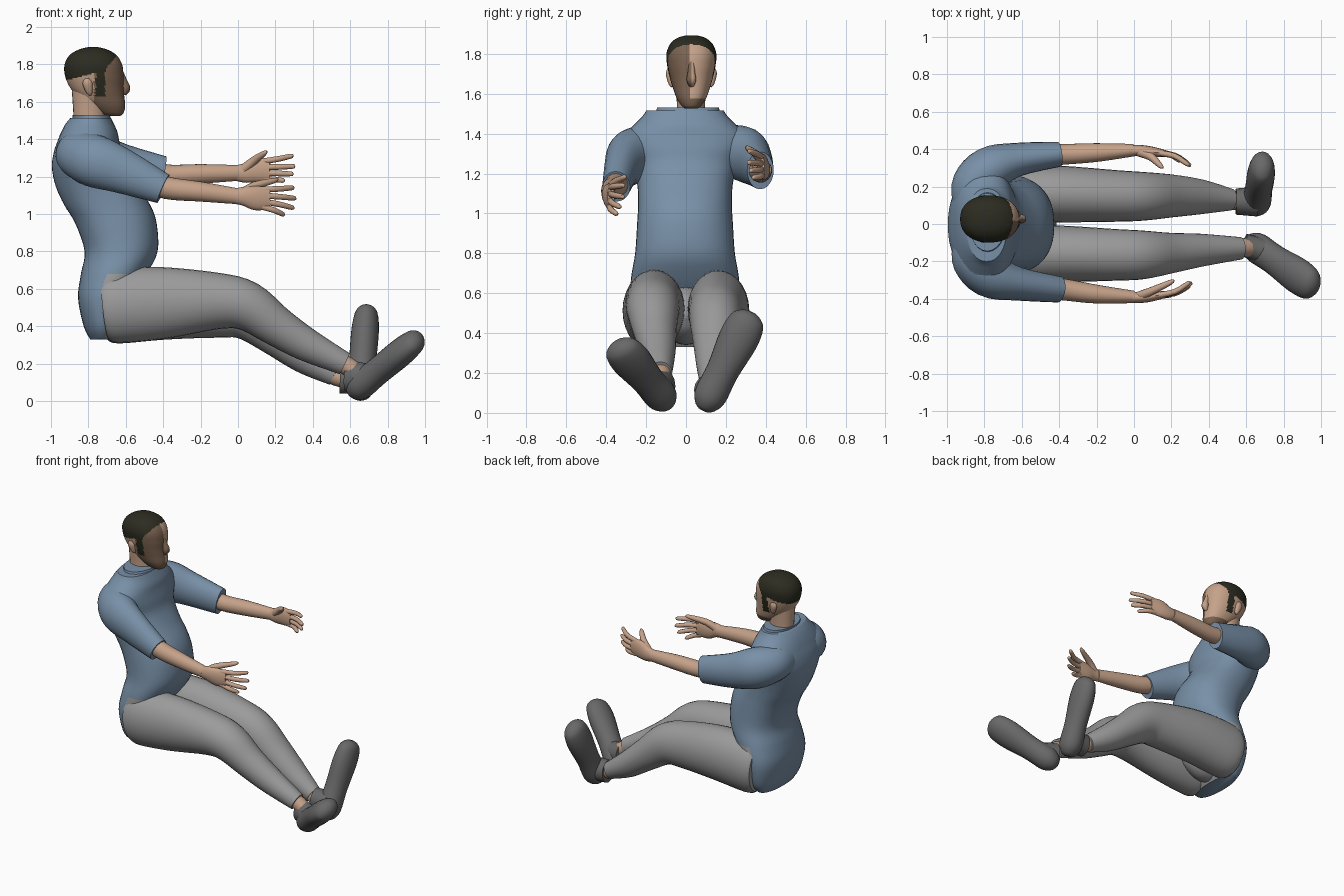
import bpy, bmesh, math
from mathutils import Vector as V


def material(name, rgb):
    m = bpy.data.materials.new(name)
    m.diffuse_color = (*rgb, 1)
    return m


SKIN = material("skin", (0.56, 0.36, 0.25))
TAN = material("dark skin", (0.2, 0.125, 0.08))
SHIRT = material("shirt blue", (0.19, 0.28, 0.39))
PANTS = material("trouser grey", (0.33, 0.33, 0.33))
SHOE = material("shoe grey", (0.14, 0.14, 0.14))
HAIR = material("dark hair", (0.025, 0.025, 0.015))


def spline(rows, steps):
    """Catmull-Rom through rows of any length."""
    out = []
    for i in range(len(rows) - 1):
        p = [rows[max(i - 1, 0)], rows[i], rows[i + 1], rows[min(i + 2, len(rows) - 1)]]
        for k in range(steps):
            t = k / steps
            out.append([0.5 * (2 * b + (c - a) * t + (2 * a - 5 * b + 4 * c - d) * t * t
                               + (3 * b - a - 3 * c + d) * t ** 3) for a, b, c, d in zip(*p)])
    out.append(list(rows[-1]))
    return out


def loft(name, rows, side, mats, axis=None, n=24, steps=4, power=2.0, rule=None):
    """Skin elliptical rings (x, y, z, radius along side, radius across)."""
    rows = spline(rows, steps)
    bm = bmesh.new()
    rings = []
    for i, r in enumerate(rows):
        a, b = rows[max(i - 1, 0)], rows[min(i + 1, len(rows) - 1)]
        t = V(axis) if axis else (V(b[:3]) - V(a[:3])).normalized()
        s = V(side)
        s = (s - t * s.dot(t)).normalized()
        u = t.cross(s)
        ring = []
        for k in range(n):
            ang = math.tau * k / n
            c, d = math.cos(ang), math.sin(ang)
            c = math.copysign(abs(c) ** (2 / power), c)
            d = math.copysign(abs(d) ** (2 / power), d)
            ring.append(bm.verts.new(V(r[:3]) + s * c * max(r[3], 0.002) + u * d * max(r[4], 0.002)))
        rings.append(ring)
    for p, q in zip(rings, rings[1:]):
        for k in range(n):
            bm.faces.new((p[k], p[(k + 1) % n], q[(k + 1) % n], q[k]))
    bm.faces.new(rings[0])
    bm.faces.new(rings[-1])
    bmesh.ops.recalc_face_normals(bm, faces=bm.faces)
    for f in bm.faces:
        f.smooth = True
        if rule:
            f.material_index = rule(f.calc_center_median())
    me = bpy.data.meshes.new(name)
    bm.to_mesh(me)
    bm.free()
    ob = bpy.data.objects.new(name, me)
    bpy.context.collection.objects.link(ob)
    for m in mats:
        me.materials.append(m)
    bpy.context.view_layer.objects.active = ob
    ob.select_set(True)
    bpy.ops.object.shade_smooth_by_angle(angle=math.radians(50))
    ob.select_set(False)
    return ob


def stack(profile, y):
    """Horizontal rings from (z, back x, front x, half width)."""
    return [((b + f) / 2, y, z, (f - b) / 2, w) for z, b, f, w in profile]


X, Y, Z = (1, 0, 0), (0, 1, 0), (0, 0, 1)

# Shirt body, with the part in front of the seat in trouser grey
loft("shirt_body", stack([
    (0.33, -0.79, -0.66, 0.19), (0.40, -0.825, -0.62, 0.245), (0.55, -0.855, -0.58, 0.275),
    (0.68, -0.84, -0.49, 0.27), (0.80, -0.82, -0.43, 0.25), (0.95, -0.87, -0.435, 0.24),
    (1.05, -0.93, -0.47, 0.235), (1.15, -0.975, -0.54, 0.24), (1.25, -0.995, -0.60, 0.265),
    (1.33, -0.985, -0.62, 0.305), (1.39, -0.965, -0.635, 0.305), (1.44, -0.945, -0.645, 0.26),
    (1.485, -0.92, -0.665, 0.215), (1.515, -0.895, -0.68, 0.195)], -0.005), X, [SHIRT, PANTS], axis=Z,
    n=40, power=2.25, rule=lambda c: int(c.x > -0.705 and c.z < (0.69 if abs(c.y) > 0.08 else 0.61)))
loft("shirt_collar", stack([(1.47, -0.88, -0.67, 0.17), (1.53, -0.885, -0.685, 0.155)], 0.01),
     X, [SHIRT], axis=Z)

# Neck and head, hair picked by hairline, one half of the face darker
loft("neck", stack([(1.44, -0.88, -0.69, 0.075), (1.53, -0.88, -0.71, 0.07),
                    (1.68, -0.89, -0.70, 0.08)], 0.025), X, [SKIN], axis=Z)


def head_colour(c):
    crown = c.z > 1.72 + max(0, c.x + 0.9) * 0.25 and c.x < -0.71 + (c.z - 1.775) * 0.85
    sideburn = -0.76 < c.x < -0.71 and c.z > 1.63 and abs(c.y - 0.03) > 0.05
    if crown or sideburn:
        return 1
    return 2 if c.x > -0.77 and (c.y < 0.02 or c.z < 1.575) else 0


loft("head", stack([
    (1.525, -0.70, -0.63, 0.03), (1.54, -0.74, -0.612, 0.05), (1.58, -0.80, -0.603, 0.075),
    (1.63, -0.86, -0.608, 0.093), (1.68, -0.90, -0.612, 0.108), (1.74, -0.925, -0.612, 0.121),
    (1.80, -0.927, -0.62, 0.125), (1.85, -0.90, -0.65, 0.106), (1.88, -0.85, -0.70, 0.07),
    (1.893, -0.80, -0.75, 0.025)], 0.027), X, [SKIN, HAIR, TAN], axis=Z, n=96, steps=9, power=2.2,
    rule=head_colour)
loft("nose", [(-0.625, 0.027, 1.76, 0.014, 0.012), (-0.61, 0.027, 1.71, 0.018, 0.018),
              (-0.60, 0.027, 1.67, 0.024, 0.024), (-0.612, 0.027, 1.64, 0.014, 0.012)],
     Y, [SKIN, TAN], n=12, rule=lambda c: int(c.y < 0.027))
for s, label in ((-1, "right"), (1, "left")):
    y = 0.027 + s * 0.102
    loft(label + "_ear", [(-0.79, y - s * 0.006, 1.635, 0.008, 0.006), (-0.795, y, 1.655, 0.018, 0.014),
                          (-0.805, y + s * 0.01, 1.70, 0.026, 0.016),
                          (-0.805, y + s * 0.01, 1.725, 0.012, 0.008)], X, [SKIN], n=12)

# Sleeves and forearms
ARMS = {
    "right": ([(-0.92, -0.08, 1.34, 0.05, 0.08), (-0.87, -0.18, 1.325, 0.11, 0.12),
               (-0.77, -0.275, 1.285, 0.12, 0.14),
               (-0.62, -0.32, 1.23, 0.09, 0.12), (-0.40, -0.35, 1.135, 0.07, 0.082)],
              [(-0.5, -0.34, 1.185, 0.06, 0.06), (-0.38, -0.35, 1.14, 0.058, 0.06),
               (-0.2, -0.375, 1.12, 0.05, 0.053), (0.0, -0.39, 1.095, 0.033, 0.042)]),
    "left": ([(-0.92, 0.09, 1.34, 0.05, 0.08), (-0.87, 0.20, 1.325, 0.11, 0.12),
              (-0.77, 0.295, 1.295, 0.12, 0.14),
              (-0.62, 0.345, 1.255, 0.09, 0.12), (-0.40, 0.373, 1.215, 0.067, 0.095)],
             [(-0.5, 0.365, 1.24, 0.06, 0.06), (-0.38, 0.372, 1.21, 0.055, 0.055),
              (-0.2, 0.382, 1.215, 0.05, 0.052), (0.0, 0.395, 1.22, 0.033, 0.042)]),
}
for label, (sleeve, forearm) in ARMS.items():
    loft(label + "_sleeve", sleeve, Y, [SHIRT])
    loft(label + "_forearm", forearm, Y, [SKIN])

# Hands: side, wrist height, knuckle height, thumb tip, fingers as (base z, tip x, tip y, tip z)
HANDS = {
    "right": (-1, 1.095, 1.085, (0.21, 0.30, 1.19), [
        (1.130, 0.30, 0.312, 1.14), (1.10, 0.31, 0.315, 1.085),
        (1.07, 0.30, 0.33, 1.035), (1.042, 0.25, 0.345, 1.0)]),
    "left": (1, 1.22, 1.235, (0.155, 0.30, 1.335), [
        (1.280, 0.295, 0.315, 1.31), (1.25, 0.305, 0.312, 1.255),
        (1.22, 0.295, 0.322, 1.215), (1.192, 0.25, 0.335, 1.18)]),
}
for label, (s, zw, zk, thumb, fingers) in HANDS.items():
    loft(label + "_palm", [(-0.02, s * 0.392, zw, 0.03, 0.04), (0.04, s * 0.392, zw, 0.03, 0.053),
                           (0.10, s * 0.385, zk, 0.028, 0.065), (0.17, s * 0.376, zk, 0.018, 0.058)],
         Y, [SKIN], n=16)
    for i, (zb, tx, ty, tz) in enumerate(fingers):
        mid = (0.054 + tx * 0.55, s * (0.015 + (0.382 + ty) / 2), (zb + tz) / 2, 0.015, 0.016)
        loft(f"{label}_finger_{i + 1}", [
            (0.12, s * 0.382, zb, 0.016, 0.017), mid,
            (tx - 0.012, s * (ty + 0.006), tz, 0.012, 0.013), (tx, s * ty, tz, 0.005, 0.005)],
            Y, [SKIN], n=10, steps=3)
    tx, ty, tz = thumb
    loft(label + "_thumb", [(0.03, s * 0.385, zw + 0.02, 0.026, 0.026),
                            (0.09, s * 0.36, zw * 0.4 + tz * 0.6, 0.022, 0.022),
                            (tx - 0.015, s * (ty + 0.012), tz - 0.01, 0.014, 0.014), (tx, s * ty, tz, 0.005, 0.005)],
         Y, [SKIN], n=12, steps=3)

# Trouser legs, ankles and shoe collars
LEGS = {
    "right": ([(-0.71, -0.16, 0.505, 0.14, 0.175), (-0.65, -0.163, 0.51, 0.155, 0.2),
               (-0.4, -0.16, 0.525, 0.152, 0.192), (-0.1, -0.165, 0.535, 0.138, 0.15),
               (0.05, -0.165, 0.507, 0.13, 0.132), (0.2, -0.155, 0.405, 0.108, 0.108),
               (0.36, -0.14, 0.305, 0.088, 0.09), (0.57, -0.13, 0.2, 0.06, 0.062)],
              [(0.48, -0.133, 0.24, 0.05, 0.05), (0.58, -0.125, 0.19, 0.05, 0.05), (0.66, -0.13, 0.13, 0.05, 0.05)],
              [(0.585, -0.11, 0.135, 0.06, 0.085), (0.69, -0.145, 0.125, 0.07, 0.075)]),
    "left": ([(-0.71, 0.16, 0.505, 0.14, 0.175), (-0.65, 0.162, 0.508, 0.155, 0.2),
              (-0.4, 0.16, 0.52, 0.152, 0.192), (-0.1, 0.15, 0.50, 0.138, 0.162),
              (0.05, 0.148, 0.465, 0.13, 0.14), (0.2, 0.15, 0.355, 0.115, 0.112),
              (0.36, 0.145, 0.235, 0.093, 0.09), (0.52, 0.13, 0.14, 0.058, 0.06)],
             [(0.44, 0.135, 0.18, 0.05, 0.05), (0.53, 0.125, 0.13, 0.05, 0.05), (0.64, 0.12, 0.11, 0.05, 0.05)],
             [(0.545, 0.12, 0.12, 0.07, 0.078), (0.66, 0.12, 0.115, 0.08, 0.08)]),
}
for label, (leg, ankle, collar) in LEGS.items():
    loft(label + "_trouser_leg", leg, Y, [PANTS], n=28)
    loft(label + "_ankle", ankle, Y, [SKIN], n=16)
    loft(label + "_shoe_collar", collar, Y, [SHOE], n=16)

# Trouser crotch joining the thighs
loft("trouser_crotch", [(-0.71, 0, 0.47, 0.12, 0.13), (-0.6, 0, 0.49, 0.12, 0.145),
                        (-0.48, 0, 0.52, 0.09, 0.11), (-0.42, 0, 0.53, 0.03, 0.05)], Y, [PANTS])

# Shoes swept from heel to toe
SOLE = [(0, 0.025, 0.025), (0.04, 0.055, 0.055), (0.15, 0.082, 0.077), (0.4, 0.082, 0.073),
        (0.72, 0.1, 0.074), (0.9, 0.09, 0.064), (0.97, 0.06, 0.045), (1, 0.025, 0.018)]
for label, heel, toe, side in (("right", (0.60, -0.088, 0.04), (0.975, -0.345, 0.345), (0.3, 0.8, 0.45)),
                               ("left", (0.65, 0.085, 0.013), (0.69, 0.33, 0.505), (0, 0.85, -0.53))):
    loft(label + "_shoe", [(*V(heel).lerp(V(toe), t), a, b) for t, a, b in SOLE], side, [SHOE])
